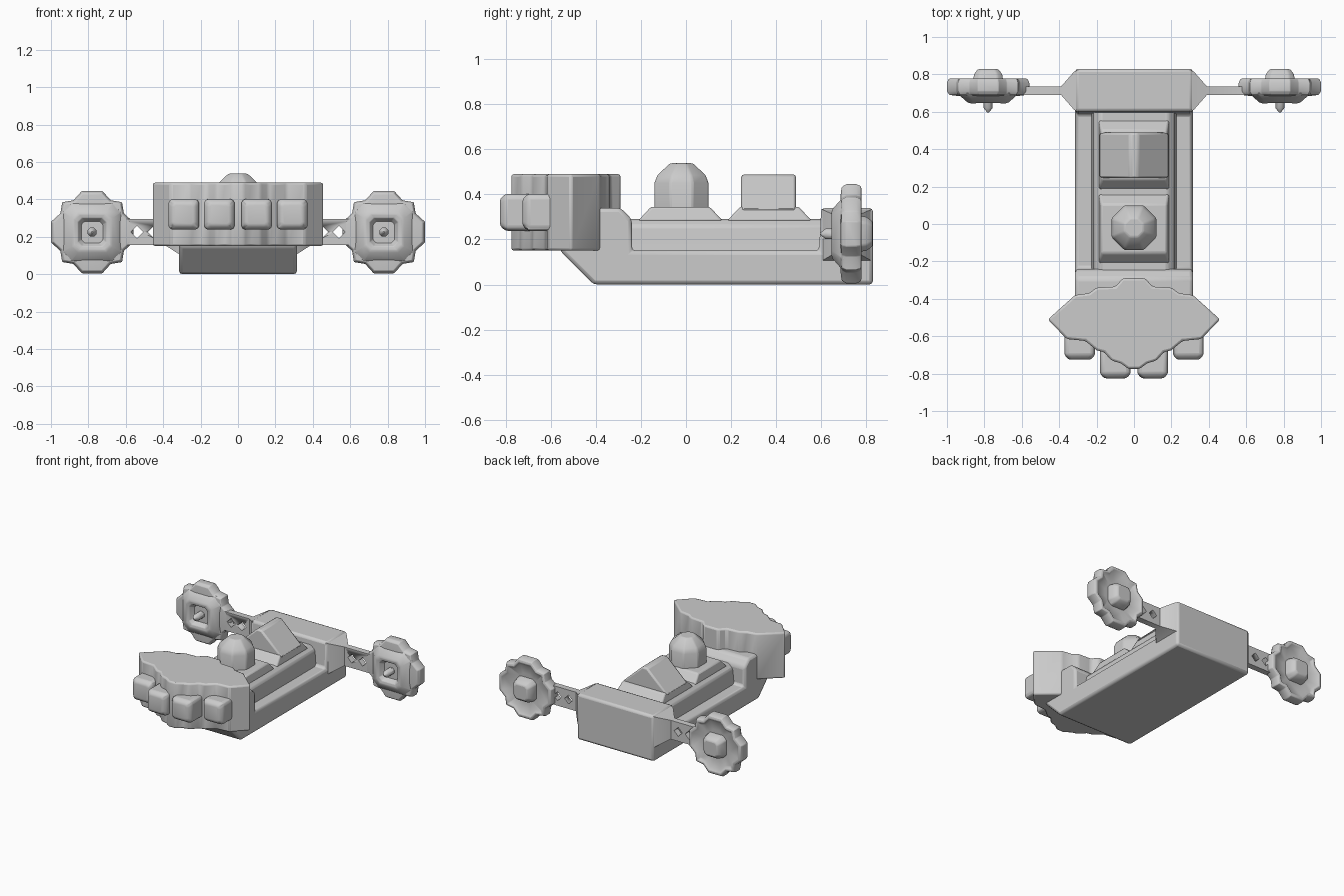
import bpy, bmesh, math

old = bpy.data.objects.get("Cube")
if old:
    bpy.data.objects.remove(old, do_unlink=True)

grey = bpy.data.materials.new("plain grey")
grey.use_nodes = True
COLOUR = (0.6, 0.6, 0.6, 1)
grey.diffuse_color = COLOUR
grey.node_tree.nodes["Principled BSDF"].inputs["Base Color"].default_value = COLOUR


def loft(name, rings, bevel=0.0, mirror=False):
    """Skin a stack of equal-sized rings and cap both ends."""
    bm = bmesh.new()
    loops = [[bm.verts.new(p) for p in ring] for ring in rings]
    n = len(loops[0])
    for a, b in zip(loops, loops[1:]):
        for i in range(n):
            bm.faces.new((a[i], a[(i + 1) % n], b[(i + 1) % n], b[i]))
    bm.faces.new(loops[0])
    bm.faces.new(loops[-1])
    bmesh.ops.recalc_face_normals(bm, faces=bm.faces)
    mesh = bpy.data.meshes.new(name)
    bm.to_mesh(mesh)
    bm.free()
    ob = bpy.data.objects.new(name, mesh)
    bpy.context.collection.objects.link(ob)
    mesh.materials.append(grey)
    bpy.ops.object.select_all(action='DESELECT')
    bpy.context.view_layer.objects.active = ob
    ob.select_set(True)
    bpy.ops.object.shade_smooth_by_angle(angle=math.radians(40))
    if bevel:
        mod = ob.modifiers.new("soft edges", 'BEVEL')
        mod.width = bevel
        mod.segments = 2
        mod.angle_limit = math.radians(30)
    if mirror:
        ob.modifiers.new("both sides", 'MIRROR')
    return ob


def rect(x, y, z, hx, hy):
    """Level rectangle centred at x, y."""
    return [(x - hx, y - hy, z), (x + hx, y - hy, z), (x + hx, y + hy, z), (x - hx, y + hy, z)]


def upright(x, y, z, hx, hz, cut):
    """Corner-cut rectangle facing the front."""
    q = [(hx, hz - cut), (hx - cut, hz), (cut - hx, hz), (-hx, hz - cut),
         (-hx, cut - hz), (cut - hx, -hz), (hx - cut, -hz), (hx, cut - hz)]
    return [(x + a, y, z + b) for a, b in q]


def side_ring(x, y0, y1, z0, z1):
    """Rectangle facing sideways."""
    return [(x, y0, z0), (x, y1, z0), (x, y1, z1), (x, y0, z1)]


# Hull: one side profile with a raised stern and a sloping bow
profile = [(-.56, .15), (-.41, 0), (.83, 0), (.83, .34), (.6, .34), (.59, .15),
           (-.24, .15), (-.24, .29), (-.29, .34), (-.56, .34)]
loft("hull", [[(x, y, z) for y, z in profile] for x in (-.315, .315)], .018)

# Raised deck between the side ledges
loft("deck", [rect(0, .18, .1, .235, .46), rect(0, .18, .17, .225, .46),
              rect(0, .18, .26, .215, .46), rect(0, .18, .29, .18, .46)], .012)

# Pads under the turret and the ridge
for name, y, hy in (("turret_pad", -.025, .19), ("ridge_pad", .37, .19)):
    loft(name, [rect(0, y, .28, .19, hy), rect(0, y, .345, .175, hy - .06)], .01)


# Turret: eight-sided drum with a domed cap
def octagon(r, z):
    turn = math.pi / 4
    return [(r * math.cos((i + .5) * turn), -.02 + r * math.sin((i + .5) * turn), z)
            for i in range(8)]


loft("turret", [octagon(.13, .3), octagon(.13, .45), octagon(.115, .485),
                octagon(.055, .538)], .008)

# Gabled ridge behind the turret
loft("ridge", [[(-.19, y, .33), (.19, y, .33), (.02, y, .488), (-.02, y, .488)]
               for y in (.245, .488)], .012)

# Bow block: half of its stepped outline, mirrored into a full ring
half = [(.03, -.775), (.07, -.745), (.12, -.73), (.16, -.685), (.2, -.675),
        (.26, -.625), (.36, -.615), (.46, -.51), (.315, -.38), (.24, -.37),
        (.2, -.34), (.1, -.335), (.06, -.29)]
outline = half + [(-x, y) for x, y in reversed(half)]
loft("bow_block", [[(x, y, z) for x, y in outline] for z in (.15, .49)], .012)

# Four bow pods
for name, x, front in (("inner_pod", .1, -.825), ("outer_pod", .29, -.725)):
    loft(name, [upright(x, front + .2, .32, .082, .082, .015),
                upright(x, front + .025, .32, .082, .082, .015),
                upright(x, front, .32, .06, .06, .015)], .012, True)

# Arms: flared at the hull, then a thin plate
arm = loft("arm", [side_ring(.3, .6, .825, .1, .335), side_ring(.32, .61, .815, .11, .33),
                   side_ring(.39, .69, .735, .155, .295),
                   side_ring(.64, .69, .735, .155, .295)])


# Diamond openings in the arms
def diamond(x, y):
    return [(x - .033, y, .225), (x, y, .192), (x + .033, y, .225), (x, y, .258)]


for x in (.45, .54):
    cutter = loft("diamond_cutter", [diamond(x, .5), diamond(x, .9)])
    cutter.hide_render = True
    bpy.context.view_layer.objects.active = arm
    cut = arm.modifiers.new("opening", 'BOOLEAN')
    cut.operation = 'DIFFERENCE'
    cut.object = cutter
    bpy.ops.object.modifier_apply(modifier=cut.name)
    bpy.data.objects.remove(cutter, do_unlink=True)
arm.modifiers.new("both sides", 'MIRROR')

# Wheels: eight-lobed rim made from one quarter turned four times
WX, WZ = .78, .225
lobes = []
quarter = [(.22, -.055), (.22, .055), (.17, .1), (.16, .16), (.1, .17)]
for _ in range(4):
    lobes += quarter
    quarter = [(-b, a) for a, b in quarter]


def lobe_ring(scale, y):
    return [(WX + a * scale, y, WZ + b * scale) for a, b in lobes]


loft("wheel_rim", [lobe_ring(s, y) for s, y in
                   ((.5, .755), (.78, .765), (.88, .78), (.96, .775), (1, .755),
                    (1, .71), (.94, .69), (.75, .685))], .004, True)

# Wheel front: tapered square collar with a sunken middle
loft("wheel_collar", [upright(WX, y, WZ, h, h, h * .3) for y, h in
                      ((.7, .165), (.685, .15), (.65, .11), (.645, .095),
                       (.65, .075), (.69, .055))], .004, True)

# Rear hub and front spike
loft("wheel_hub", [upright(WX, y, WZ, h, h, h * .35) for y, h in
                   ((.74, .085), (.8, .075), (.828, .055))], .008, True)
loft("wheel_spike", [upright(WX, y, WZ, h, h, h * .58) for y, h in
                     ((.7, .024), (.62, .024), (.595, .004))], 0, True)
